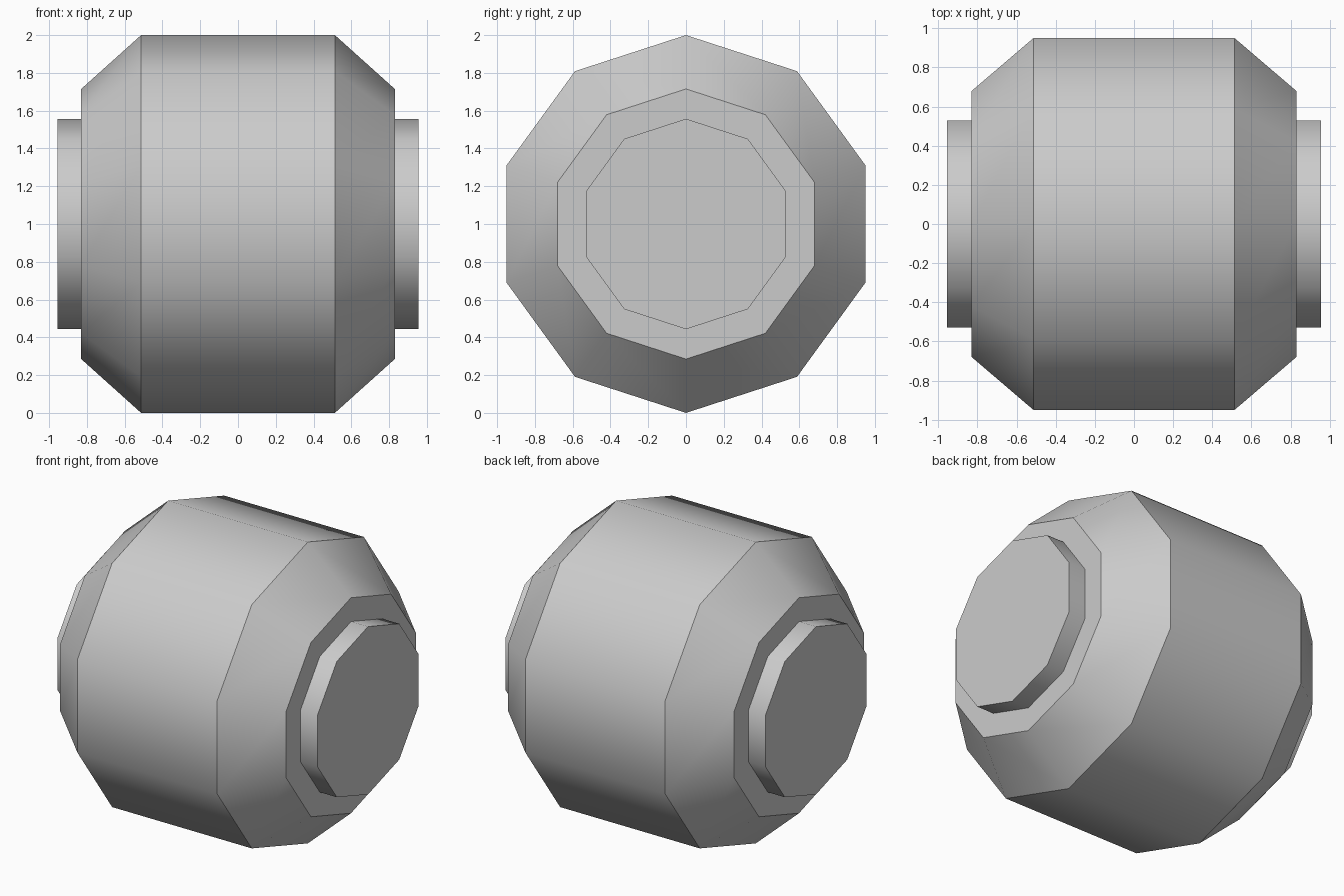
import bpy, bmesh
from math import sin, cos, pi, radians

if "Cube" in bpy.data.objects:
    bpy.data.objects.remove(bpy.data.objects["Cube"])

SIDES = 10


def lathe_x(name, profile, centre_z=1.0):
    """Spin (x, radius) points around a horizontal x axis and cap both ends."""
    bm = bmesh.new()
    rings = []
    for x, r in profile:
        rings.append([bm.verts.new((x, r * sin(2 * pi * i / SIDES),
                                    r * cos(2 * pi * i / SIDES)))
                      for i in range(SIDES)])
    for a, b in zip(rings, rings[1:]):
        for i in range(SIDES):
            j = (i + 1) % SIDES
            bm.faces.new((a[i], a[j], b[j], b[i]))
    bm.faces.new(rings[0])
    bm.faces.new(rings[-1])
    bmesh.ops.recalc_face_normals(bm, faces=bm.faces)
    mesh = bpy.data.meshes.new(name)
    bm.to_mesh(mesh)
    bm.free()
    obj = bpy.data.objects.new(name, mesh)
    bpy.context.collection.objects.link(obj)
    obj.location.z = centre_z
    # Smooth around the barrel, crisp at the rims
    bpy.ops.object.select_all(action='DESELECT')
    obj.select_set(True)
    bpy.context.view_layer.objects.active = obj
    bpy.ops.object.shade_smooth_by_angle(angle=radians(38))
    return obj


# Chamfered drum
lathe_x("drum", [(-0.83, 0.715), (-0.513, 1.0), (0.513, 1.0), (0.83, 0.715)])

# Axle showing as a hub at each end
lathe_x("axle", [(-0.955, 0.557), (0.955, 0.557)])
